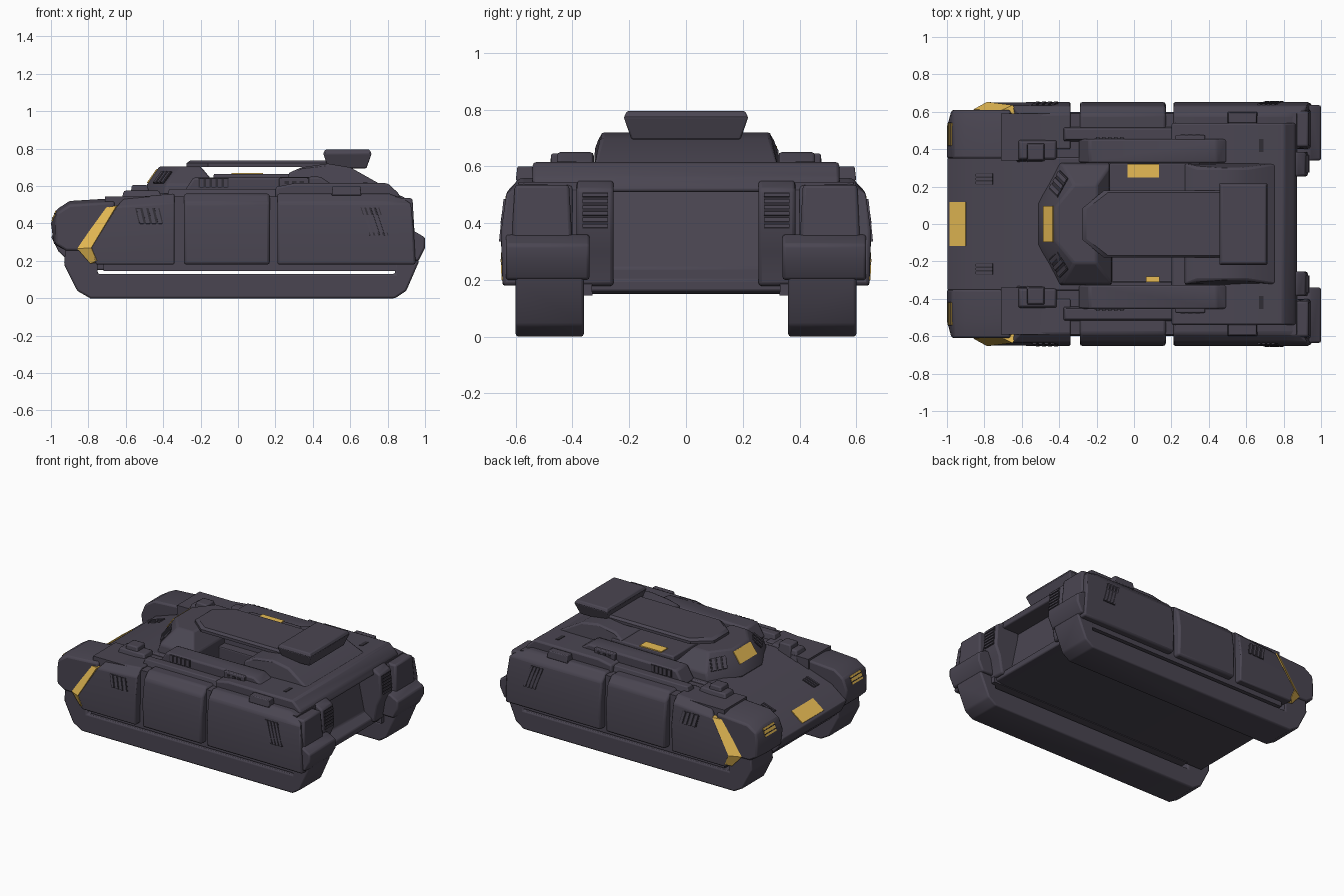
import bpy, bmesh
from mathutils import Vector as V

if "Cube" in bpy.data.objects:
    bpy.data.objects.remove(bpy.data.objects["Cube"])

def material(name, c):
    m = bpy.data.materials.new(name)
    m.diffuse_color = (*c, 1)
    m.use_nodes = True
    m.node_tree.nodes["Principled BSDF"].inputs["Base Color"].default_value = m.diffuse_color
    return m

BODY = material("dark_slate", (0.068, 0.060, 0.083))
GOLD = material("gold_yellow", (0.80, 0.50, 0.09))
DARK = material("vent_black", (0.03, 0.027, 0.036))

def make(name, verts, faces, mat=BODY, bevel=0.0, mirror=False):
    me = bpy.data.meshes.new(name)
    me.from_pydata([tuple(v) for v in verts], [], faces)
    bm = bmesh.new()
    bm.from_mesh(me)
    bmesh.ops.recalc_face_normals(bm, faces=bm.faces)
    bm.to_mesh(me)
    bm.free()
    me.materials.append(mat)
    ob = bpy.data.objects.new(name, me)
    bpy.context.collection.objects.link(ob)
    if mirror:
        m = ob.modifiers.new("mirror", 'MIRROR')
        m.use_axis = (False, True, False)
        m.use_mirror_merge = False
    if bevel:
        b = ob.modifiers.new("bevel", 'BEVEL')
        b.width, b.segments, b.limit_method = bevel, 2, 'ANGLE'
    return ob

def loft(name, secs, **kw):
    n = len(secs[0])
    verts = [p for s in secs for p in s]
    faces = [tuple(range(n)), tuple(range(len(verts) - n, len(verts)))]
    for k in range(len(secs) - 1):
        for i in range(n):
            j = (i + 1) % n
            faces.append((k*n + i, k*n + j, k*n + n + j, k*n + n + i))
    return make(name, verts, faces, **kw)

def side_prism(name, pts, y0, y1, **kw):      # xz profile pushed along y
    return loft(name, [[(x, y, z) for x, z in pts] for y in (y0, y1)], **kw)

def cross_prism(name, pts, x0, x1, **kw):     # yz profile pushed along x
    return loft(name, [[(x, y, z) for y, z in pts] for x in (x0, x1)], **kw)

def box(name, x0, x1, y0, y1, z0, z1, t=0.0, **kw):   # t = inward taper at the top
    r = lambda d, z: [(x0+d, y0+d, z), (x1-d, y0+d, z), (x1-d, y1-d, z), (x0+d, y1-d, z)]
    return loft(name, [r(0, z0), r(t, z1)], **kw)

def plate(name, c, u, v, mat, th=0.006, mirror=True):  # thin plate on a surface
    c, u, v = V(c), V(u), V(v)
    n = u.cross(v).normalized()
    if n.dot(c - V((0, 0, 0.3))) < 0:
        n = -n
    q = [c-u-v, c+u-v, c+u+v, c-u+v]
    return loft(name, [[p - n*0.002 for p in q], [p + n*th for p in q]], mat=mat, mirror=mirror)

def vent(name, c, u, v, slats=4):             # dark backing with raised slats
    plate(name + "_back", c, u, v, DARK, 0.002)
    for i in range(slats):
        t = -1 + 2*(i + 0.5)/slats
        plate(f"{name}_slat_{i}", V(c) + V(u)*t, V(u)*(0.6/slats), V(v), BODY, 0.008)

# Tracks: low runs that turn up at both ends
side_prism("track", [(-0.79, 0), (0.84, 0), (0.90, 0.04), (0.965, 0.19), (0.97, 0.30), (0.84, 0.30),
                     (0.84, 0.13), (-0.75, 0.13), (-0.75, 0.30), (-0.92, 0.30), (-0.93, 0.18), (-0.86, 0.04)],
           0.36, 0.60, bevel=0.01, mirror=True)

# Central hull with glacis, recessed back and an open well beside the lid
hull = side_prism("hull", [(-0.85, 0.15), (-0.96, 0.25), (-1.0, 0.33), (-0.88, 0.42), (-0.55, 0.53),
                           (-0.45, 0.56), (0.84, 0.56), (0.84, 0.53), (0.74, 0.52), (0.80, 0.24),
                           (0.86, 0.20), (0.86, 0.16), (0.80, 0.15)], -0.355, 0.355)
well = box("well_cutter", -0.12, 0.27, -0.31, -0.04, 0.30, 0.70)
well.hide_render = True
well.hide_viewport = True
bo = hull.modifiers.new("well", 'BOOLEAN')
bo.object, bo.operation, bo.solver = well, 'DIFFERENCE', 'EXACT'
hb = hull.modifiers.new("bevel", 'BEVEL')
hb.width, hb.segments, hb.limit_method = 0.008, 2, 'ANGLE'

# Sponsons behind the skirts
box("sponson", -0.72, 0.88, 0.33, 0.60, 0.145, 0.545, t=0.01, mirror=True)

# Skirt panels
SK = [(0.40, 0.555), (0.585, 0.56), (0.632, 0.51), (0.652, 0.37), (0.646, 0.18), (0.56, 0.18), (0.40, 0.30)]
cross_prism("middle_skirt", SK, -0.29, 0.17, bevel=0.014, mirror=True)
loft("rear_skirt", [[(0.21, y, z) for y, z in SK], [(0.81, y, z) for y, z in SK],
                    [(x, y, min(z, 0.53)) for x, (y, z) in zip((0.88, 0.89, 0.93, 0.94, 0.95, 0.95, 0.94), SK)]],
     bevel=0.012, mirror=True)
fx = (-0.60, -0.61, -0.65, -0.79, -0.76, -0.76, -0.76)
loft("front_skirt", [[(x, y, min(z, 0.535)) for x, (y, z) in zip(fx, [SK[0], SK[1], (0.632, 0.49), (0.65, 0.27)] + SK[4:])],
                     [(-0.34, y, z) for y, z in SK]], bevel=0.008, mirror=True)

# Gold chevrons on the leading skirt edge
outer = [(-0.65, 0.636, 0.495), (-0.785, 0.653, 0.27), (-0.755, 0.650, 0.20)]
inner = [(-0.71, 0.607, 0.485), (-0.86, 0.612, 0.265), (-0.79, 0.618, 0.185)]
back = [(x + 0.04, 0.58, z) for x, _, z in outer]
loft("gold_chevron", [[o, i, b] for o, i, b in zip(outer, inner, back)], mat=GOLD, mirror=True)

# Front fender pods with headlights
pod = [(-0.92, 0.255), (-0.985, 0.29), (-1.0, 0.40), (-0.97, 0.475), (-0.90, 0.52), (-0.66, 0.535), (-0.66, 0.25)]
loft("front_pod", [[(x, 0.35, z) for x, z in pod], [(x, 0.52, z) for x, z in pod],
                   [(max(x, -0.975), 0.61, z - (0.02 if z > 0.45 else 0)) for x, z in pod]],
     bevel=0.012, mirror=True)
plate("headlight", (-0.982, 0.48, 0.44), (0, 0.06, 0), (0.011, 0, 0.027), GOLD, 0.005)
for k in (-0.012, 0.012):
    plate("headlight_bar", (-0.982 + k*0.4, 0.48, 0.44 + k), (0, 0.062, 0), (0.001, 0, 0.0025), DARK, 0.008)
plate("nose_plate", (-0.94, 0, 0.375), (0, 0.118, 0), (0.042, 0, 0.0315), GOLD, mirror=False)
vent("glacis_vent", (-0.80, 0.24, 0.447), (0, 0.03, 0), (0.045, 0, 0.015), 3)

# Small deck boxes behind the pods
box("front_deck_box", -0.58, -0.47, 0.33, 0.44, 0.50, 0.605, t=0.012, bevel=0.008, mirror=True)
box("pod_rear_box", -0.63, -0.40, 0.33, 0.46, 0.50, 0.575, t=0.02, bevel=0.008, mirror=True)

# Side equipment boxes
side_prism("side_box", [(-0.30, 0.55), (-0.24, 0.645), (0.44, 0.65), (0.50, 0.61), (0.50, 0.55)],
           0.325, 0.455, bevel=0.012, mirror=True)
box("side_step", -0.38, 0.24, 0.44, 0.52, 0.54, 0.585, t=0.012, bevel=0.006, mirror=True)
vent("side_box_vent", (-0.13, 0.456, 0.615), (0.08, 0, 0), (0, 0, 0.024), 5)
box("side_sensor", 0.22, 0.38, 0.44, 0.475, 0.595, 0.645, bevel=0.006, mirror=True)
for x in (0.26, 0.30, 0.34):
    plate("sensor_slot", (x, 0.475, 0.62), (0.012, 0, 0), (0, 0, 0.008), DARK, 0.003)
box("deck_latch", 0.50, 0.66, 0.535, 0.60, 0.55, 0.60, t=0.006, bevel=0.005, mirror=True)

# Rear deck, overhanging the recessed back
side_prism("rear_deck", [(0.20, 0.51), (0.20, 0.595), (0.30, 0.615), (0.80, 0.615), (0.86, 0.56), (0.875, 0.51)],
           -0.54, 0.54, bevel=0.012)
plate("deck_slot", (0.68, 0.42, 0.615), (0.012, 0, 0), (0, 0.035, 0), DARK, 0.003)

# Cabin front with gold window
def ring(z, xf, xm, xb, yf, ym):
    return [(xf, -yf, z), (xf, yf, z), (xm, ym, z), (xb, ym, z), (xb, -ym, z), (xm, -ym, z)]
loft("cabin_front", [ring(0.54, -0.515, -0.40, -0.12, 0.11, 0.33), ring(0.61, -0.485, -0.38, -0.12, 0.105, 0.32),
                     ring(0.705, -0.42, -0.32, -0.20, 0.09, 0.21)], bevel=0.01)
plate("cabin_window", (-0.456, 0, 0.652), (0, 0.095, 0), (0.026, 0, 0.037), GOLD, mirror=False)
vent("cabin_vent", (-0.403, 0.215, 0.645), (0.028, 0.05, 0), (0.022, -0.022, 0.03), 3)

# Floating roof lid and the panel under it
lid = ring(0, -0.275, -0.16, 0.50, 0.085, 0.18)
loft("roof_lid", [[(x, y, 0.703) for x, y, _ in lid], [(x, y, 0.722) for x, y, _ in lid],
                  [(x + (0.02 if x < 0 else 0), y*0.93, 0.737) for x, y, _ in lid]])
box("lid_side_panel", -0.14, 0.36, 0.02, 0.335, 0.54, 0.665, t=0.01, bevel=0.008)
plate("roof_marker", (0.05, 0.285, 0.665), (0.084, 0, 0), (0, 0.036, 0), GOLD, mirror=False)
plate("well_marker", (0.10, -0.295, 0.571), (0.035, 0, 0), (0, 0.015, 0), GOLD, mirror=False)

# Turret rear block and raised bin
tr = [(0.27, 0.55), (0.27, 0.67), (0.34, 0.70), (0.48, 0.72), (0.60, 0.70), (0.76, 0.61), (0.76, 0.55)]
loft("turret_rear", [[(x, s*(0.325 if z < 0.68 else 0.30), z) for x, z in tr] for s in (-1, 1)], bevel=0.012)
box("raised_bin", 0.455, 0.715, -0.22, 0.22, 0.775, 0.695, t=0.028, bevel=0.006)
box("raised_bin_top", 0.455, 0.715, -0.22, 0.22, 0.772, 0.795, t=0.012, bevel=0.006)

# Rear fenders, corners and vent columns
side_prism("rear_fender", [(0.84, 0.20), (0.965, 0.20), (1.0, 0.27), (1.0, 0.325), (0.94, 0.36), (0.84, 0.36)],
           0.34, 0.635, bevel=0.01, mirror=True)
box("rear_corner", 0.80, 0.945, 0.40, 0.615, 0.33, 0.535, t=0.012, bevel=0.012, mirror=True)
side_prism("rear_column", [(0.74, 0.17), (0.88, 0.18), (0.90, 0.30), (0.93, 0.37), (0.92, 0.52), (0.87, 0.55), (0.74, 0.55)],
           0.255, 0.385, bevel=0.012, mirror=True)
vent("rear_column_vent", (0.926, 0.32, 0.445), (-0.004, 0, 0.065), (0, 0.045, 0), 6)

# Skirt vents
vent("front_skirt_vent", (-0.475, 0.640, 0.44), (0.065, 0, 0), (0.01, 0.006, -0.042), 4)
vent("rear_skirt_vent", (0.73, 0.643, 0.41), (0.05, 0, 0), (0.025, 0.008, -0.075), 4)

# Smooth shading with sharp edges kept
for ob in bpy.data.objects:
    if ob != well:
        ob.select_set(True)
        bpy.context.view_layer.objects.active = ob
bpy.ops.object.shade_smooth_by_angle(angle=0.6)
